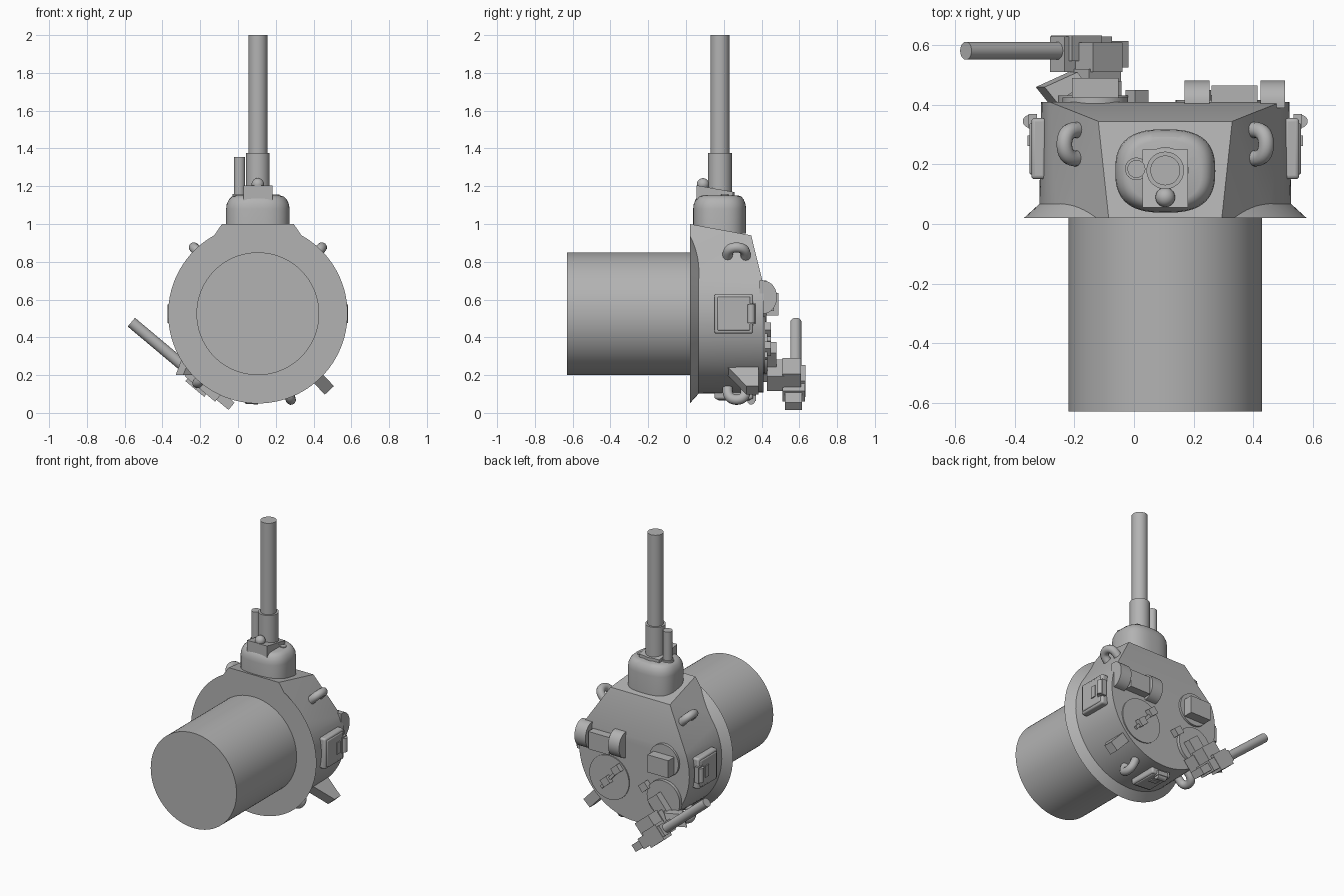
import bpy, bmesh, math
from mathutils import Vector, Matrix

if "Cube" in bpy.data.objects:
    bpy.data.objects.remove(bpy.data.objects["Cube"])

CX, CZ = 0.105, 0.525      # turret axis, running along y
GUN_Y = 0.18

grey = bpy.data.materials.new("armour grey")
grey.use_nodes = True
COL = (0.45, 0.45, 0.45, 1)
grey.diffuse_color = COL
grey.node_tree.nodes["Principled BSDF"].inputs["Base Color"].default_value = COL


def finish(name, bm, bevel=0, smooth=True):
    bmesh.ops.recalc_face_normals(bm, faces=bm.faces)
    me = bpy.data.meshes.new(name)
    bm.to_mesh(me)
    bm.free()
    ob = bpy.data.objects.new(name, me)
    bpy.context.collection.objects.link(ob)
    me.materials.append(grey)
    if bevel:
        mod = ob.modifiers.new("Bevel", 'BEVEL')
        mod.width, mod.segments = bevel, 3
    if smooth:
        bpy.ops.object.select_all(action='DESELECT')
        ob.select_set(True)
        bpy.context.view_layer.objects.active = ob
        bpy.ops.object.shade_smooth_by_angle(angle=math.radians(30))
    return ob


def polar(r, deg, y):
    a = math.radians(deg)
    return Vector((CX + r * math.sin(a), y, CZ + r * math.cos(a)))


def box(name, loc, size, deg=0, bevel=0):
    """Box turned about y, so that its local z points along the angle."""
    bm = bmesh.new()
    m = (Matrix.Translation(loc) @ Matrix.Rotation(math.radians(deg), 4, 'Y')
         @ Matrix.Diagonal((*size, 1)))
    bmesh.ops.create_cube(bm, size=1, matrix=m)
    return finish(name, bm, bevel, smooth=bevel > 0)


def rod(name, a, b, r, r2=None, seg=48):
    a, b = Vector(a), Vector(b)
    bm = bmesh.new()
    m = (Matrix.Translation((a + b) / 2)
         @ (b - a).to_track_quat('Z', 'Y').to_matrix().to_4x4())
    bmesh.ops.create_cone(bm, cap_ends=True, segments=seg, radius1=r,
                          radius2=r if r2 is None else r2,
                          depth=(b - a).length, matrix=m)
    return finish(name, bm)


def ball(name, loc, r):
    bm = bmesh.new()
    bmesh.ops.create_uvsphere(bm, u_segments=20, v_segments=12, radius=r,
                              matrix=Matrix.Translation(loc))
    return finish(name, bm)


def prism(name, base, shift):
    bm = bmesh.new()
    f = bm.faces.new([bm.verts.new(p) for p in base])
    ext = bmesh.ops.extrude_face_region(bm, geom=[f])["geom"]
    vs = [v for v in ext if isinstance(v, bmesh.types.BMVert)]
    bmesh.ops.translate(bm, vec=shift, verts=vs)
    return finish(name, bm)


# Basket and lower flange
rod("basket", (CX, -0.63, CZ), (CX, 0.03, CZ), 0.325, seg=96)
rod("flange", (CX, 0.02, CZ), (CX, 0.07, CZ), 0.475, 0.42, seg=96)

# Turret body: round rear with an angular front, as one hull
bm = bmesh.new()
for s in (-1, 1):
    bm.verts.new((CX + s * 0.19, 0.02, 1.0))
    bm.verts.new((CX + s * 0.225, 0.345, 0.94))
for i in range(56):
    a = 55 + 250 * i / 55
    bm.verts.new(polar(0.424, a, 0.02))
    if 65 <= a <= 295:
        bm.verts.new(polar(0.417, a, 0.41))
bmesh.ops.convex_hull(bm, input=bm.verts)
bmesh.ops.dissolve_limit(bm, angle_limit=math.radians(1), verts=bm.verts, edges=bm.edges)
finish("turret_body", bm)

# Mantlet: rounded outline lofted towards the muzzle
bm = bmesh.new()
rings = []
for z, k in ((0.95, 1), (1.08, 1), (1.105, 0.98), (1.13, 0.91), (1.145, 0.82), (1.15, 0.72)):
    ring = []
    for i in range(64):
        t = 2 * math.pi * i / 64
        c, s = math.cos(t), math.sin(t)
        ring.append(bm.verts.new((CX + k * 0.168 * math.copysign(abs(c) ** 0.75, c),
                                  0.178 + k * 0.14 * math.copysign(abs(s) ** 0.75, s), z)))
    rings.append(ring)
for lo, hi in zip(rings, rings[1:]):
    for i in range(64):
        j = (i + 1) % 64
        bm.faces.new((lo[i], lo[j], hi[j], hi[i]))
bm.faces.new(rings[0])
bm.faces.new(rings[-1])
finish("mantlet", bm)

# Main gun and the fittings on the mantlet
rod("gun_sleeve", (CX, GUN_Y, 1.1), (CX, GUN_Y, 1.375), 0.063)
rod("gun_collar", (CX, GUN_Y, 1.1), (CX, GUN_Y, 1.17), 0.078)
rod("gun_barrel", (CX, GUN_Y, 1.3), (CX, GUN_Y, 2.0), 0.05)
rod("coaxial_tube", (0.008, 0.185, 1.1), (0.008, 0.185, 1.355), 0.03)
rod("coaxial_collar", (0.008, 0.185, 1.1), (0.008, 0.185, 1.16), 0.038)
rod("sight_port", (0.2, 0.205, 1.1), (0.2, 0.205, 1.155), 0.02, seg=20)
prism("mantlet_block", [(0.028, 0.055, 1.1), (0.028, 0.055, 1.205),
                        (0.028, 0.25, 1.17), (0.028, 0.25, 1.1)], (0.154, 0, 0))
ball("mantlet_knob", (CX, 0.09, 1.21), 0.033)

# Lifting handles round the sides
for n, a in enumerate((-44, 44, 159, 221)):
    cu = bpy.data.curves.new("lifting_handle", 'CURVE')
    cu.dimensions = '3D'
    cu.bevel_depth, cu.bevel_resolution = 0.027, 4
    cu.use_fill_caps = True
    sp = cu.splines.new('POLY')
    sp.points.add(16)
    for i, p in enumerate(sp.points):
        t = math.pi * i / 16
        p.co = (*polar(0.41 + 0.078 * math.sqrt(abs(math.sin(t))), a,
                       0.268 + 0.048 * math.cos(t)), 1)
    cu.materials.append(grey)
    ob = bpy.data.objects.new(f"lifting_handle_{n + 1}", cu)
    bpy.context.collection.objects.link(ob)
    bpy.ops.object.select_all(action='DESELECT')
    ob.select_set(True)
    bpy.context.view_layer.objects.active = ob
    bpy.ops.object.convert(target='MESH')
    bpy.ops.object.shade_smooth_by_angle(angle=math.radians(40))

# Side lockers with frame and latch
for n, (a, k) in enumerate(((90, 1), (-90, 1), (184, 0.7))):
    tag = ("left", "right", "rear")[n]
    box(f"{tag}_locker", polar(0.425, a, 0.253), (0.21 * k, 0.205, 0.05), a, 0.012)
    box(f"{tag}_locker_lid", polar(0.43, a, 0.253), (0.18 * k, 0.175, 0.052), a, 0.008)
    box(f"{tag}_locker_pull", polar(0.445, a, 0.28), (0.08 * k, 0.035, 0.035), a)
    box(f"{tag}_locker_latch", polar(0.445, a, 0.345), (0.11 * k, 0.05, 0.03), a)
    ends = [polar(0.46, a - s * 6 * k, 0.345) for s in (-1, 1)]
    rod(f"{tag}_locker_hinge", *ends, 0.021, seg=20)

# Wedge bracket at the lower left
side = Vector((math.cos(math.radians(137)), 0, -math.sin(math.radians(137)))) * 0.066
prism("wedge_bracket", [polar(r, 137, y) - side / 2 for y, r in
                        ((0.21, 0.4), (0.385, 0.4), (0.385, 0.555), (0.32, 0.555))], side)

# Roof periscope between two round guards
for s, x in (("inner", 0.17), ("outer", 0.425)):
    pts = [(x, 0.39, 0.70), (x, 0.39, 0.525)]
    pts += [(x, 0.41 + 0.072 * math.sin(t), 0.6125 - 0.0875 * math.cos(t))
            for t in (math.pi * i / 16 for i in range(17))]
    prism(f"periscope_guard_{s}", pts, (0.083, 0, 0))
box("periscope", (0.337, 0.42, 0.60), (0.155, 0.09, 0.12))
box("sight_box", (-0.13, 0.44, 0.575), (0.155, 0.1, 0.12))
rod("sight_base", (-0.13, 0.4, 0.59), (-0.13, 0.425, 0.59), 0.11)

# Roof hatches with hinges
rod("left_hatch", (0.29, 0.4, 0.36), (0.29, 0.417, 0.36), 0.15, seg=64)
rod("right_hatch", (-0.13, 0.4, 0.33), (-0.13, 0.432, 0.33), 0.125, seg=64)
for n, (x, z) in enumerate(((0.22, 0.44), (0.3, 0.34), (0.01, 0.38))):
    box(f"hatch_hinge_{n + 1}", (x, 0.425, z), (0.06, 0.05, 0.05), 40)
box("hatch_bar", (0.27, 0.42, 0.37), (0.02, 0.025, 0.22), -40)

# Machine gun on its roof mount; the angle aims it outwards
AIM = -50
d = Vector((math.sin(math.radians(AIM)), 0, math.cos(math.radians(AIM))))
rear = Vector((-0.04, 0.57, 0.04))
box("mount_base", (-0.14, 0.445, 0.27), (0.09, 0.07, 0.2), AIM + 90)
box("mount_post", (-0.13, 0.475, 0.2), (0.1, 0.09, 0.14), AIM)
prism("mount_arm", [(-0.33, 0.46, 0.2), (-0.29, 0.41, 0.2),
                    (-0.19, 0.47, 0.2), (-0.22, 0.51, 0.2)], (0.03, 0, 0.08))
box("receiver", rear + d * 0.18, (0.075, 0.12, 0.21), AIM)
box("feed_cover", rear + d * 0.2 + Vector((0, 0.02, 0)), (0.11, 0.085, 0.13), AIM)
box("ammo_box", rear + d * 0.17 + Vector((0.05, -0.01, 0.06)), (0.1, 0.1, 0.13), AIM)
box("gun_grip", rear + d * 0.035, (0.05, 0.09, 0.085), AIM)
rod("machine_gun_barrel", rear + d * 0.26 + Vector((0, 0.012, 0)),
    rear + d * 0.685 + Vector((0, 0.012, 0)), 0.03, seg=24)
